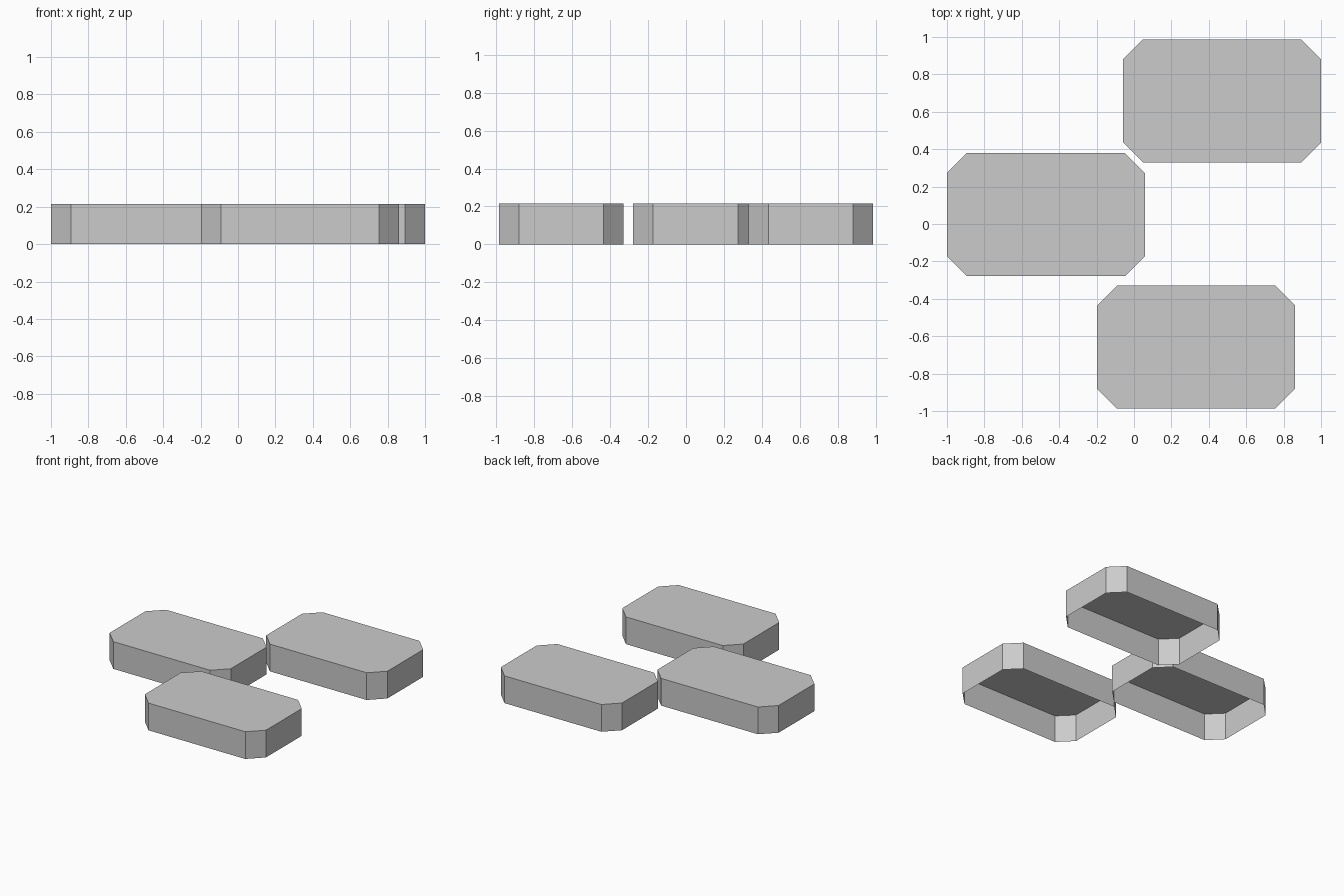
import bpy
import bmesh

cube = bpy.data.objects.get("Cube")
if cube:
    bpy.data.objects.remove(cube, do_unlink=True)

LENGTH, WIDTH, HEIGHT, CORNER = 1.058, 0.658, 0.215, 0.106

stone = bpy.data.materials.new("stone_grey")
stone.use_nodes = True
colour = (0.6, 0.6, 0.6, 1)
stone.diffuse_color = colour
stone.node_tree.nodes["Principled BSDF"].inputs["Base Color"].default_value = colour


def make_slab(name, x, y):
    """Flat block with cut corners, open underneath."""
    bm = bmesh.new()
    bmesh.ops.create_cube(bm, size=1)
    bmesh.ops.scale(bm, vec=(LENGTH, WIDTH, HEIGHT), verts=bm.verts)
    bmesh.ops.translate(bm, vec=(0, 0, HEIGHT / 2), verts=bm.verts)

    # Cut the four upright corners
    upright = [e for e in bm.edges if abs(e.verts[0].co.z - e.verts[1].co.z) > HEIGHT / 2]
    bmesh.ops.bevel(bm, geom=upright, offset=CORNER, segments=1, affect='EDGES')

    # Leave the underside open
    bm.normal_update()
    under = [f for f in bm.faces if f.normal.z < -0.5]
    bmesh.ops.delete(bm, geom=under, context='FACES_ONLY')

    mesh = bpy.data.meshes.new(name)
    bm.to_mesh(mesh)
    bm.free()
    mesh.materials.append(stone)
    slab = bpy.data.objects.new(name, mesh)
    slab.location = (x, y, 0)
    bpy.context.collection.objects.link(slab)


# Three staggered stepping slabs
make_slab("back_slab", 0.471, 0.658)
make_slab("middle_slab", -0.471, 0.05)
make_slab("front_slab", 0.332, -0.658)
